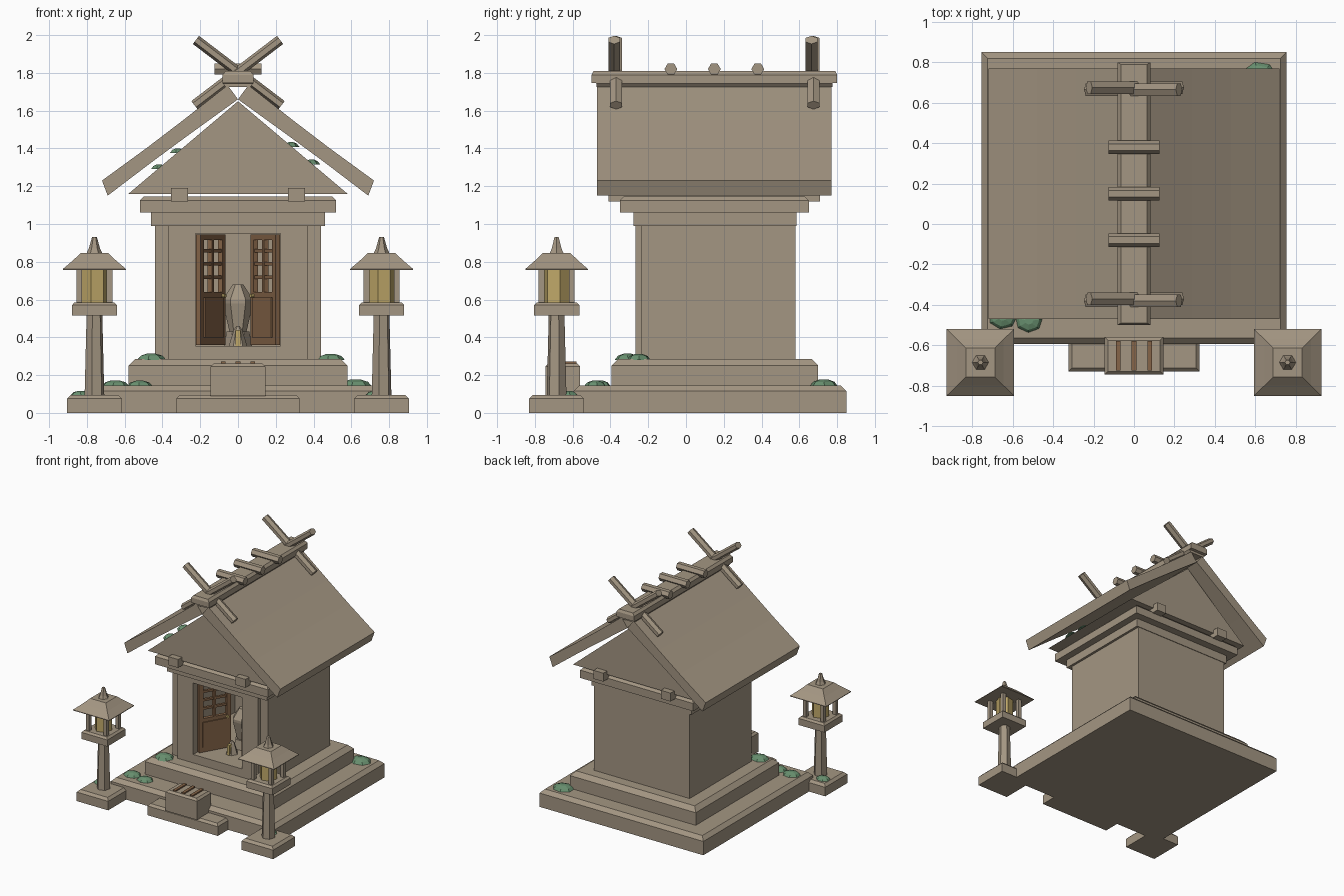
import bpy, bmesh, math, random
from math import cos, sin, pi
from mathutils import Matrix, Vector

random.seed(4)
if "Cube" in bpy.data.objects:
    bpy.data.objects.remove(bpy.data.objects["Cube"], do_unlink=True)


def material(name, rgb):
    m = bpy.data.materials.new(name)
    m.use_nodes = True
    m.diffuse_color = (*rgb, 1)
    m.node_tree.nodes["Principled BSDF"].inputs["Base Color"].default_value = (*rgb, 1)
    return m


STONE = material("weathered stone", (.37, .305, .225))
WOOD = material("brown wood", (.24, .13, .065))
GLOW = material("lantern gold", (.52, .39, .14))
MOSS = material("moss green", (.14, .28, .16))


def loft(name, rings, mat, mtx=Matrix()):
    """Skin a stack of equal-sized rings into a closed solid."""
    bm = bmesh.new()
    vs = [[bm.verts.new(mtx @ Vector(p)) for p in r] for r in rings]
    n = len(rings[0])
    for a, b in zip(vs, vs[1:]):
        for i in range(n):
            j = (i + 1) % n
            bm.faces.new((a[i], a[j], b[j], b[i]))
    bm.faces.new(vs[0])
    bm.faces.new(vs[-1])
    bmesh.ops.recalc_face_normals(bm, faces=bm.faces)
    me = bpy.data.meshes.new(name)
    bm.to_mesh(me)
    bm.free()
    me.materials.append(mat)
    ob = bpy.data.objects.new(name, me)
    bpy.context.collection.objects.link(ob)
    return ob


def rect(x0, x1, y0, y1, z, inset=0):
    i = inset
    return [(x0+i, y0+i, z), (x1-i, y0+i, z), (x1-i, y1-i, z), (x0+i, y1-i, z)]


def box(name, x, y, z, mat=STONE, chamfer=0, mtx=Matrix()):
    rings = [rect(*x, *y, z[0]), rect(*x, *y, z[1] - chamfer)]
    if chamfer:
        rings.append(rect(*x, *y, z[1], chamfer))
    return loft(name, rings, mat, mtx)


def ring(n, rx, ry, z, turn=0):
    return [(rx * cos(2*pi*i/n + turn), ry * sin(2*pi*i/n + turn), z) for i in range(n)]


def turned(name, n, steps, mat, mtx=Matrix(), turn=0):
    return loft(name, [ring(n, r, r, z, turn) for r, z in steps], mat, mtx)


def extrude_y(name, outline, y0, y1):
    return loft(name, [[(x, y, z) for x, z in outline] for y in (y0, y1)], STONE)


def sym(v):
    return (-v, v)


T = Matrix.Translation
SIDES = (("left", 1), ("right", -1))

# Stepped foundation
box("lower_platform", sym(.755), (-.595, .85), (0, .145), chamfer=.03)
box("upper_platform", sym(.58), (-.395, .70), (.14, .285), chamfer=.035)
box("front_step", sym(.325), (-.73, -.55), (0, .095), chamfer=.018)

# Offering box with slats
box("offering_box", sym(.145), (-.745, -.56), (.09, .262), chamfer=.016)
for x in (-.078, 0, .078):
    box("offering_slat", (x-.012, x+.012), (-.725, -.58), (.255, .273), WOOD)

# Hollow sanctuary
box("room_floor", sym(.42), (-.22, .56), (.28, .355))
box("back_wall", sym(.44), (.53, .58), (.28, 1.0))
for side, s in SIDES:
    box(side + "_wall", sorted((s*.40, s*.44)), (-.235, .58), (.28, 1.0))
    box(side + "_front_wall", sorted((s*.225, s*.44)), (-.235, -.19), (.28, 1.0))
    box(side + "_front_panel", sorted((s*.225, s*.37)), (-.268, -.23), (.28, .955))
box("door_sill", sym(.226), (-.268, -.19), (.28, .355))
box("door_lintel", sym(.37), (-.268, -.19), (.95, 1.0))
box("wall_plate", sym(.46), (-.278, .585), (.99, 1.065))
box("cornice", sym(.52), (-.35, .65), (1.06, 1.145), chamfer=.02)

# Doors swung inward: lattice above, raised panel below
LEN, ZB, ZM, ZT = .265, .36, .64, .945
for side, s in SIDES:
    m = (Matrix.Diagonal((s, 1, 1, 1)) @ T((.222, -.215, 0))
         @ Matrix.Rotation(math.radians(120), 4, 'Z'))
    d = side + "_door"
    t = (0, .028)
    box(d + "_lower", (0, LEN), t, (ZB, ZM), WOOD, 0, m)
    box(d + "_panel", (.03, LEN-.03), (-.008, .036), (ZB+.04, ZM-.03), WOOD, 0, m)
    for x0, x1 in ((0, .035), (.122, .142), (LEN-.035, LEN)):
        box(d + "_stile", (x0, x1), t, (ZM, ZT), WOOD, 0, m)
    for i in range(4):
        z = ZM + .07 + i * .07
        box(d + "_rail", (.03, LEN-.03), (.004, .024), (z, z+.018), WOOD, 0, m)
    box(d + "_top", (0, LEN), t, (ZT-.03, ZT), WOOD, 0, m)
    turned(d + "_knob", 6, [(.012, -.016), (.012, .044)], GLOW,
           m @ T((LEN-.03, 0, .62)) @ Matrix.Rotation(-pi/2, 4, 'X'))

# Sacred stone and small bell inside
turned("altar_plinth", 6, [(.075, .35), (.06, .43)], STONE, T((0, .06, 0)))
turned("sacred_stone", 6, [(.045, .43), (.08, .58), (.08, .60), (.028, .68)],
       STONE, T((0, .06, 0)))
turned("altar_bell", 6, [(.05, .35), (.022, .44), (.008, .46)], STONE, T((0, -.08, 0)))
box("bell_ribbon", sym(.012), (-.128, -.08), (.355, .44), GLOW)

# Gable block and protruding beams
extrude_y("gable", [(-.58, 1.16), (.58, 1.16), (0, 1.65)], -.36, .66)
for side, s in SIDES:
    box(side + "_beam", sorted((s*.265, s*.355)), (-.41, .71), (1.12, 1.19))

# Slightly curved roof slabs
slab = [(.72, 1.23), (.48, 1.405), (.29, 1.55), (.055, 1.735),
        (0, 1.66), (.27, 1.465), (.46, 1.325), (.69, 1.15)]
for side, s in SIDES:
    extrude_y(side + "_roof", [(s*x, z) for x, z in slab], -.47, .77)

# Ridge cap, logs and crossed finials
loft("ridge_cap", [rect(*sym(.065), -.475, .775, 1.725), rect(*sym(.082), -.475, .775, 1.745),
                   rect(*sym(.082), -.50, .80, 1.747), rect(*sym(.082), -.50, .80, 1.79),
                   rect(*sym(.065), -.49, .79, 1.81)], STONE)
for y in (-.08, .15, .38):
    turned("ridge_log", 6, [(.034, -.125), (.034, .125)], STONE,
           T((0, y, 1.82)) @ Matrix.Rotation(pi/2, 4, 'Y'), pi/6)
for y in (-.375, .67):
    for side, s in SIDES:
        lean = math.atan2(.453, .345)
        m = T((0, y - s*.005, 1.805)) @ Matrix.Rotation(s*lean, 4, 'Y')
        loft(side + "_crossed_finial", [ring(6, .027, .036, z) for z in (-.29, .28)], STONE, m)

# Stone lanterns
for side, s in SIDES:
    m = T((s*.76, -.685, 0))
    n = side + "_lantern_"
    box(n + "base", sym(.145), sym(.145), (0, .095), STONE, .02, m)
    turned(n + "post", 6, [(.054, .09), (.043, .52)], STONE, m, pi/12)
    box(n + "tray", sym(.12), sym(.12), (.515, .585), STONE, .015, m)
    turned(n + "light", 6, [(.068, .58), (.068, .765)], GLOW, m, pi/12)
    for a in (-.08, .08):
        for b in (-.08, .08):
            box(n + "pillar", (a-.015, a+.015), (b-.015, b+.015), (.58, .765), STONE, 0, m)
    loft(n + "roof", [rect(*sym(.167), *sym(.165), .757), rect(*sym(.167), *sym(.165), .762),
                      rect(*sym(.115), *sym(.115), .806), rect(*sym(.072), *sym(.072), .847)],
         STONE, m)
    turned(n + "finial", 6, [(.042, .845), (.03, .87), (.013, .93)], STONE, m)

# Moss clumps: flattened faceted domes (x, y, z, radius)
clumps = [(-.46, -.31, .285, .08), (.49, -.25, .285, .075), (-.52, -.48, .145, .07),
          (-.65, -.46, .145, .075), (.62, .73, .145, .09),
          (-.83, -.62, .095, .06), (.73, -.62, .095, .06)]
for x, y, z, r in clumps:
    loft("moss_clump", [ring(7, r*k, r*.85*k, h*r, random.random()*.2)
                        for k, h in ((1, -.05), (.75, .22), (.3, .36))], MOSS, T((x, y, z)))

# Moss under the eaves, lying on the gable slopes
for x, y in ((-.42, -.30), (-.32, -.26), (.28, -.28), (.39, -.30)):
    z = 1.65 - abs(x) * .49 / .58
    loft("eave_moss", [ring(7, .045*k, .06*k, h) for k, h in ((1, -.005), (.7, .012), (.3, .02))],
         MOSS, T((x, y, z)))
